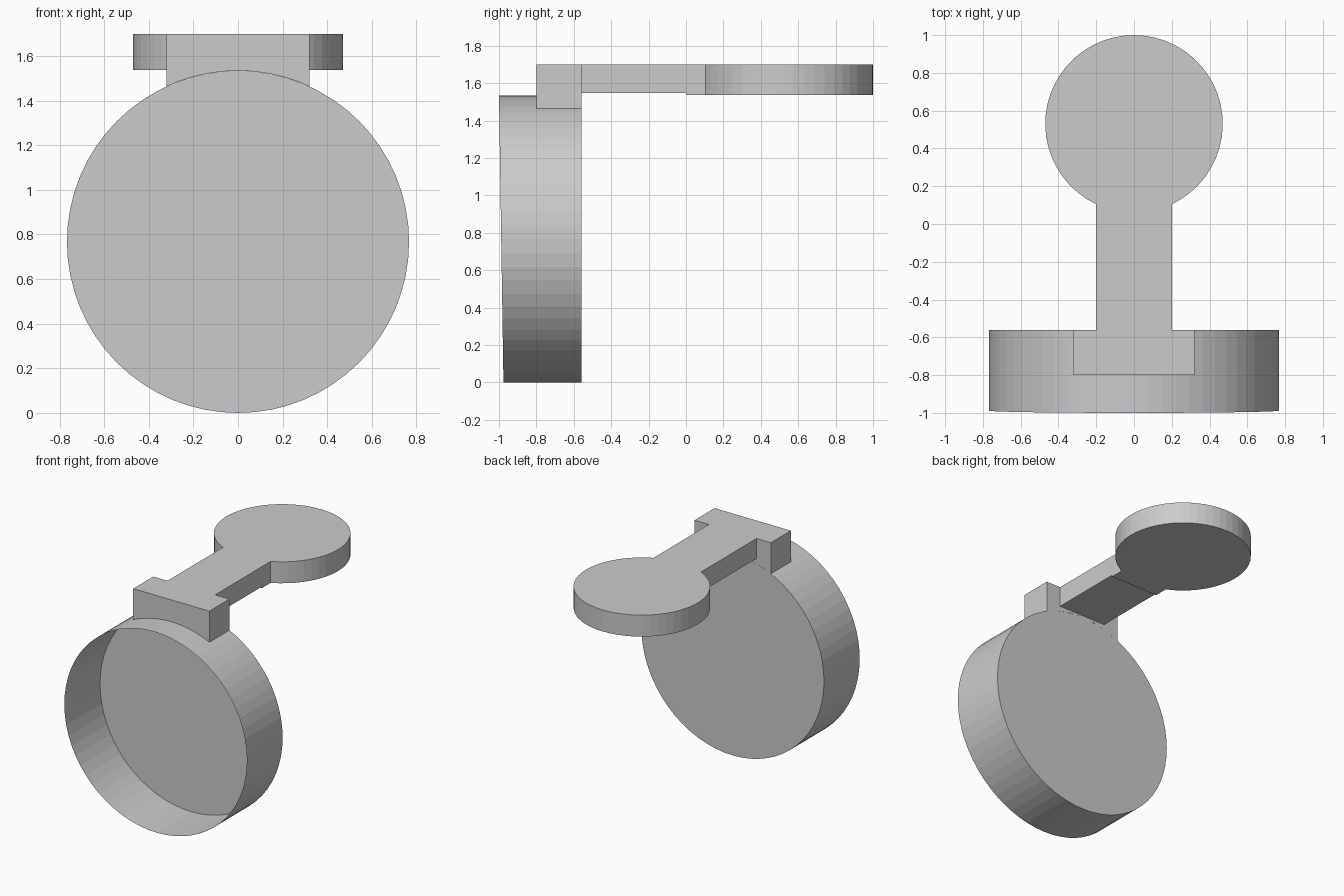
import bpy, bmesh, math

if "Cube" in bpy.data.objects:
    bpy.data.objects.remove(bpy.data.objects["Cube"])

TOP = 1.70            # common top level of arm parts
R, CZ = 0.767, 0.767  # dish radius and centre height
BACK = -0.56          # back plane of the dish


def finish(name, bm):
    bmesh.ops.recalc_face_normals(bm, faces=bm.faces)
    mesh = bpy.data.meshes.new(name)
    bm.to_mesh(mesh)
    bm.free()
    ob = bpy.data.objects.new(name, mesh)
    bpy.context.collection.objects.link(ob)
    return ob


def prism(name, outline, place, w0, w1, skip=(), caps=(True, True)):
    """Extrude a 2D outline from w0 to w1; skip lists side walls left open.
    w0 and w1 may be numbers or functions of the outline point."""
    bm = bmesh.new()
    at = lambda w, u, v: w(u, v) if callable(w) else w
    a = [bm.verts.new(place(u, v, at(w0, u, v))) for u, v in outline]
    b = [bm.verts.new(place(u, v, at(w1, u, v))) for u, v in outline]
    n = len(outline)
    for i in range(n):
        if i not in skip:
            j = (i + 1) % n
            bm.faces.new((a[i], a[j], b[j], b[i]))
    if caps[0]:
        bm.faces.new(a)
    if caps[1]:
        bm.faces.new(b)
    return finish(name, bm)


def arc(cx, cy, r, a0, a1, n):
    return [(cx + r * math.cos(a0 + (a1 - a0) * i / n),
             cy + r * math.sin(a0 + (a1 - a0) * i / n)) for i in range(n + 1)]


along_y = lambda u, v, w: (u, w, v)
along_z = lambda u, v, w: (u, v, w)
along_x = lambda u, v, w: (w, u, v)

# Open thin-walled dish, its front rim very slightly tilted
circle = arc(0, CZ, R, math.pi / 2, math.pi * 2.5, 64)[:-1]
prism("dish", circle, along_y, BACK,
      lambda u, v: -1.0 + 0.024 * (1 - v / (2 * R)), caps=(True, False))

# Bracket block sitting on the rim, underside follows the dish
half = math.asin(0.32 / R)
seat = arc(0, CZ, R, math.pi / 2 + half, math.pi / 2 - half, 12)
prism("bracket", seat + [(0.32, TOP), (-0.32, TOP)], along_y, -0.80, BACK,
      skip=range(12))

# Arm with a small lip where it meets the round pad
prism("arm", [(BACK, 1.548), (0, 1.548), (0, 1.537), (0, TOP), (BACK, TOP)],
      along_x, -0.2, 0.2, skip=(2, 4))

# Round pad with a short neck
gap = math.asin(0.2 / 0.47)
pad = arc(0, 0.53, 0.47, -math.pi / 2 + gap, math.pi * 1.5 - gap, 44)
prism("pad", pad + [(-0.2, 0), (0.2, 0)], along_z, 1.537, TOP, skip=(45,))
